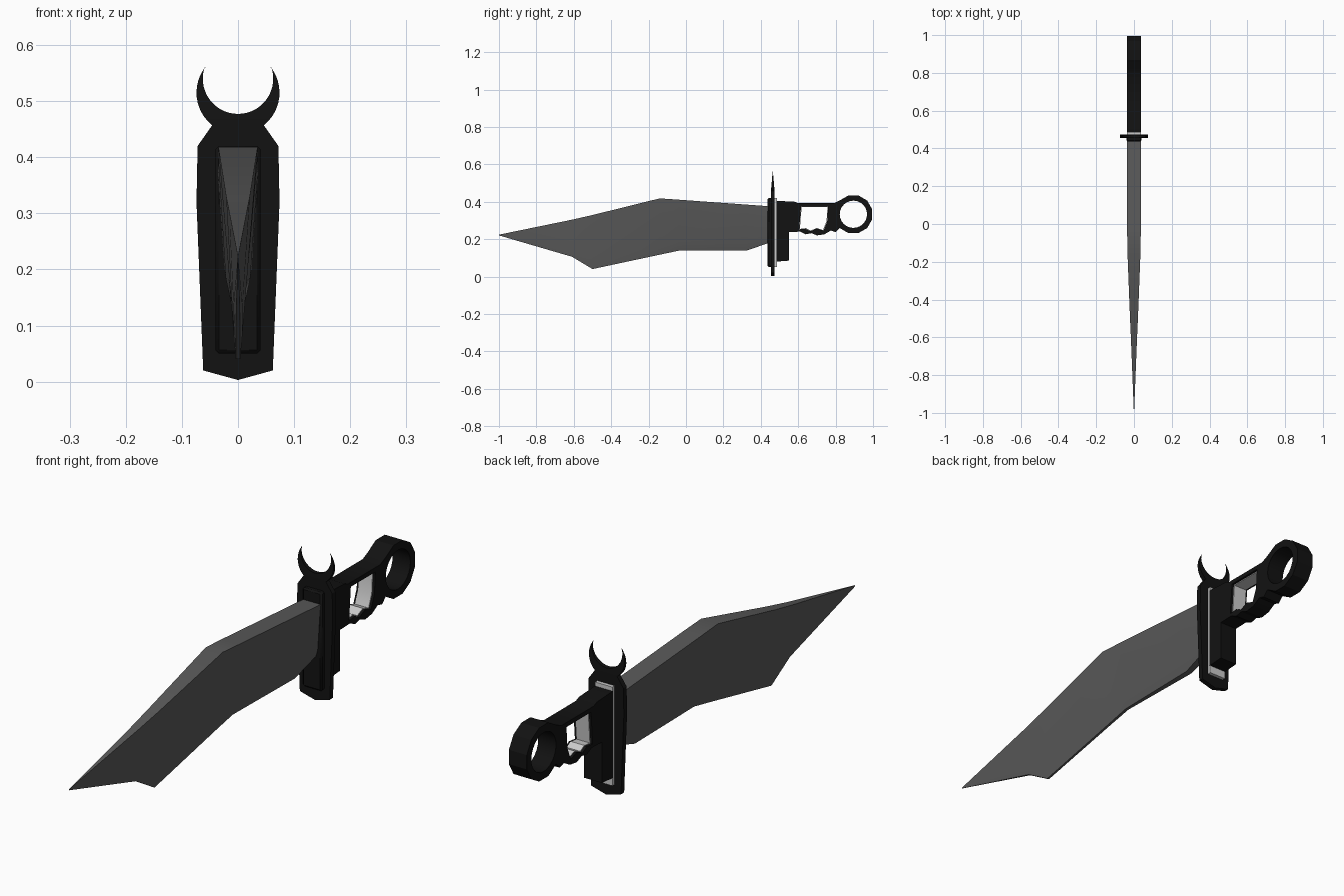
import bpy, bmesh
from math import sin, cos, pi, radians, atan2
from mathutils import Matrix

if "Cube" in bpy.data.objects:
    bpy.data.objects.remove(bpy.data.objects["Cube"])

SIDE = Matrix(((0, 0, 1, 0), (1, 0, 0, 0), (0, 1, 0, 0), (0, 0, 0, 1)))    # profile (y, z), depth x
FRONT = Matrix(((1, 0, 0, 0), (0, 0, -1, 0), (0, 1, 0, 0), (0, 0, 0, 1)))  # profile (x, z), depth y


def material(name, value):
    m = bpy.data.materials.new(name)
    m.diffuse_color = (value, value, value, 1)
    m.use_nodes = True
    m.node_tree.nodes["Principled BSDF"].inputs["Base Color"].default_value = m.diffuse_color
    return m


black = material("black", 0.006)
steel = material("dark_steel", 0.1)
light = material("light_trim", 0.8)


def finish(name, bm, mat, bevel=0):
    bmesh.ops.remove_doubles(bm, verts=bm.verts, dist=1e-5)
    bmesh.ops.recalc_face_normals(bm, faces=bm.faces)
    me = bpy.data.meshes.new(name)
    bm.to_mesh(me)
    bm.free()
    me.materials.append(mat)
    ob = bpy.data.objects.new(name, me)
    bpy.context.collection.objects.link(ob)
    if bevel:
        b = ob.modifiers.new("edge_chamfer", 'BEVEL')
        b.width, b.segments = bevel, 1
        b.limit_method, b.angle_limit = 'ANGLE', radians(75)
    bpy.ops.object.select_all(action='DESELECT')
    ob.select_set(True)
    bpy.context.view_layer.objects.active = ob
    bpy.ops.object.shade_smooth_by_angle(angle=radians(25))
    return ob


def plate(loops, half, frame, shift=(0, 0, 0)):
    """Filled outline (later loops are holes) given thickness, as a bmesh."""
    cu = bpy.data.curves.new("outline", 'CURVE')
    cu.dimensions, cu.fill_mode, cu.extrude = '2D', 'BOTH', half
    for pts in loops:
        s = cu.splines.new('POLY')
        s.points.add(len(pts) - 1)
        for p, (u, v) in zip(s.points, pts):
            p.co = (u, v, 0, 1)
        s.use_cyclic_u = True
    tmp = bpy.data.objects.new("outline", cu)
    bpy.context.collection.objects.link(tmp)
    bpy.context.view_layer.update()
    me = bpy.data.meshes.new_from_object(tmp.evaluated_get(bpy.context.evaluated_depsgraph_get()))
    bpy.data.objects.remove(tmp)
    bm = bmesh.new()
    bm.from_mesh(me)
    bm.transform(Matrix.Translation(shift) @ frame)
    return bm


def arc(cx, cz, r, a0, a1, n):
    return [(cx + r * cos(a0 + (a1 - a0) * i / n), cz + r * sin(a0 + (a1 - a0) * i / n))
            for i in range(n + 1)]


def box(name, x, y0, y1, z0, z1, mat, bevel=0):
    bm = bmesh.new()
    bmesh.ops.create_cube(bm, size=1)
    for v in bm.verts:
        v.co = (v.co.x * 2 * x, y0 + (v.co.y + .5) * (y1 - y0), z0 + (v.co.z + .5) * (z1 - z0))
    return finish(name, bm, mat, bevel)


# Blade: wedge sections along y as (y, spine z, shoulder z, edge z, three half widths)
sections = [
    (-1.00, .224, .222, .220, .0005, .0005, .0005),
    (-.61, .304, .135, .106, .016, .008, .004),
    (-.50, .329, .085, .040, .021, .008, .004),
    (-.14, .418, .165, .117, .035, .014, .005),
    (-.04, .411, .180, .138, .036, .016, .006),
    (.32, .385, .185, .138, .036, .022, .012),
    (.46, .375, .210, .185, .036, .025, .018),
]
bm = bmesh.new()
rings = []
for y, zt, zm, zb, wt, wm, wb in sections:
    rings.append([bm.verts.new((x, y, z)) for x, z in
                  ((-wt, zt), (-wm, zm), (-wb, zb), (wb, zb), (wm, zm), (wt, zt))])
for a, b in zip(rings, rings[1:]):
    for i in range(6):
        j = (i + 1) % 6
        bm.faces.new((a[i], a[j], b[j], b[i]))
bm.faces.new(rings[0])
bm.faces.new(rings[-1])
finish("blade", bm, steel)

# Guard plate with crescent horns, mirrored outline
right = [(.062, .02), (.074, .32), (.072, .42)]
right += arc(0, .515, .074, atan2(-.058, .046), atan2(.047, .057), 12)
left = [(-x, z) for x, z in reversed(right)]
inner = arc(0, .54, .0628, radians(18), radians(-198), 28)
bm = plate([[(0, .003)] + right + inner + left], .0095, FRONT, (0, .464, 0))
for v in bm.verts:                       # horns thin out towards their tips
    if v.co.z > .46:
        v.co.y = .464 + (v.co.y - .464) * max(.15, 1 - (v.co.z - .46) / .11)
finish("guard", bm, black)

# Collar around the blade root and light spacer behind the guard
box("blade_collar", .04, .437, .46, .05, .42, black, .006)
box("guard_spacer", .036, .47, .487, .05, .42, light)

# Handle with grip window and finger ring
RY, RZ = .895, .333
ring = arc(RY, RZ, .104, radians(-135), radians(135), 9)
outline = [(.484, .08), (.55, .085), (.55, .238), (.61, .240), (.64, .226), (.67, .232),
           (.70, .220), (.74, .226), (.775, .246), (.80, .238)] + ring + \
          [(.79, .392), (.60, .392), (.58, .400), (.484, .405)]
window = [(.615, .375), (.76, .375), (.755, .295), (.735, .245), (.70, .257),
          (.665, .242), (.64, .256), (.605, .252)]
hole = arc(RY, RZ, .073, 0, 2 * pi, 24)[:-1]
finish("handle", plate([outline, window, hole], .037, SIDE), black, .007)

# Light lining around the grip window
cy, cz = .683, .312
lining = [(cy + (y - cy) * .95, cz + (z - cz) * .95) for y, z in window]
finish("window_lining", plate([window, lining], .028, SIDE), light)
